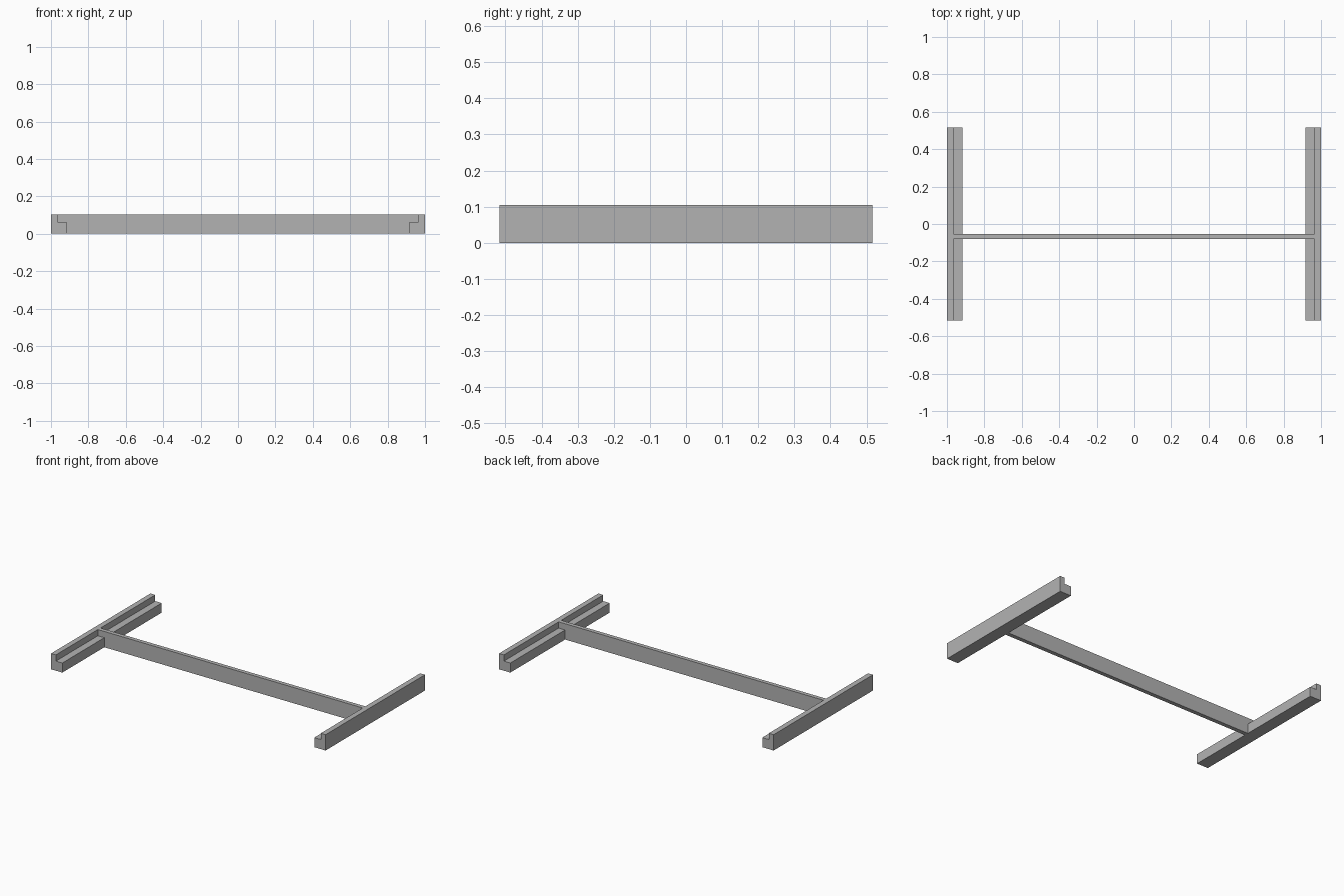
import bpy
import bmesh

cube = bpy.data.objects.get("Cube")
if cube:
    bpy.data.objects.remove(cube, do_unlink=True)

HEIGHT = 0.104
LEDGE_HEIGHT = 0.063
HALF_LENGTH = 0.517
WALL_X = 0.965    # inner face of the upright wall
LEDGE_X = 0.918   # inner face of the ledge

grey = bpy.data.materials.new("plain grey")
grey.use_nodes = True
colour = (0.45, 0.45, 0.45, 1)
grey.diffuse_color = colour
grey.node_tree.nodes["Principled BSDF"].inputs["Base Color"].default_value = colour


def extrude_profile(name, profile, y_front, y_back):
    """Extrude an (x, z) outline along y."""
    bm = bmesh.new()
    face = bm.faces.new([bm.verts.new((x, y_front, z)) for x, z in profile])
    result = bmesh.ops.extrude_face_region(bm, geom=[face])
    moved = [v for v in result["geom"] if isinstance(v, bmesh.types.BMVert)]
    bmesh.ops.translate(bm, verts=moved, vec=(0, y_back - y_front, 0))
    bmesh.ops.recalc_face_normals(bm, faces=bm.faces)
    mesh = bpy.data.meshes.new(name)
    bm.to_mesh(mesh)
    bm.free()
    mesh.materials.append(grey)
    obj = bpy.data.objects.new(name, mesh)
    bpy.context.collection.objects.link(obj)
    return obj


# Stepped end rails, mirrored left and right
rail_profile = [(1, 0), (1, HEIGHT), (WALL_X, HEIGHT),
                (WALL_X, LEDGE_HEIGHT), (LEDGE_X, LEDGE_HEIGHT), (LEDGE_X, 0)]
for name, side in (("left_rail", 1), ("right_rail", -1)):
    extrude_profile(name, [(side * x, z) for x, z in rail_profile],
                    -HALF_LENGTH, HALF_LENGTH)

# Crossbar between the upright walls
extrude_profile("crossbar", [(-WALL_X, 0), (WALL_X, 0),
                             (WALL_X, HEIGHT), (-WALL_X, HEIGHT)], -0.08, -0.053)
